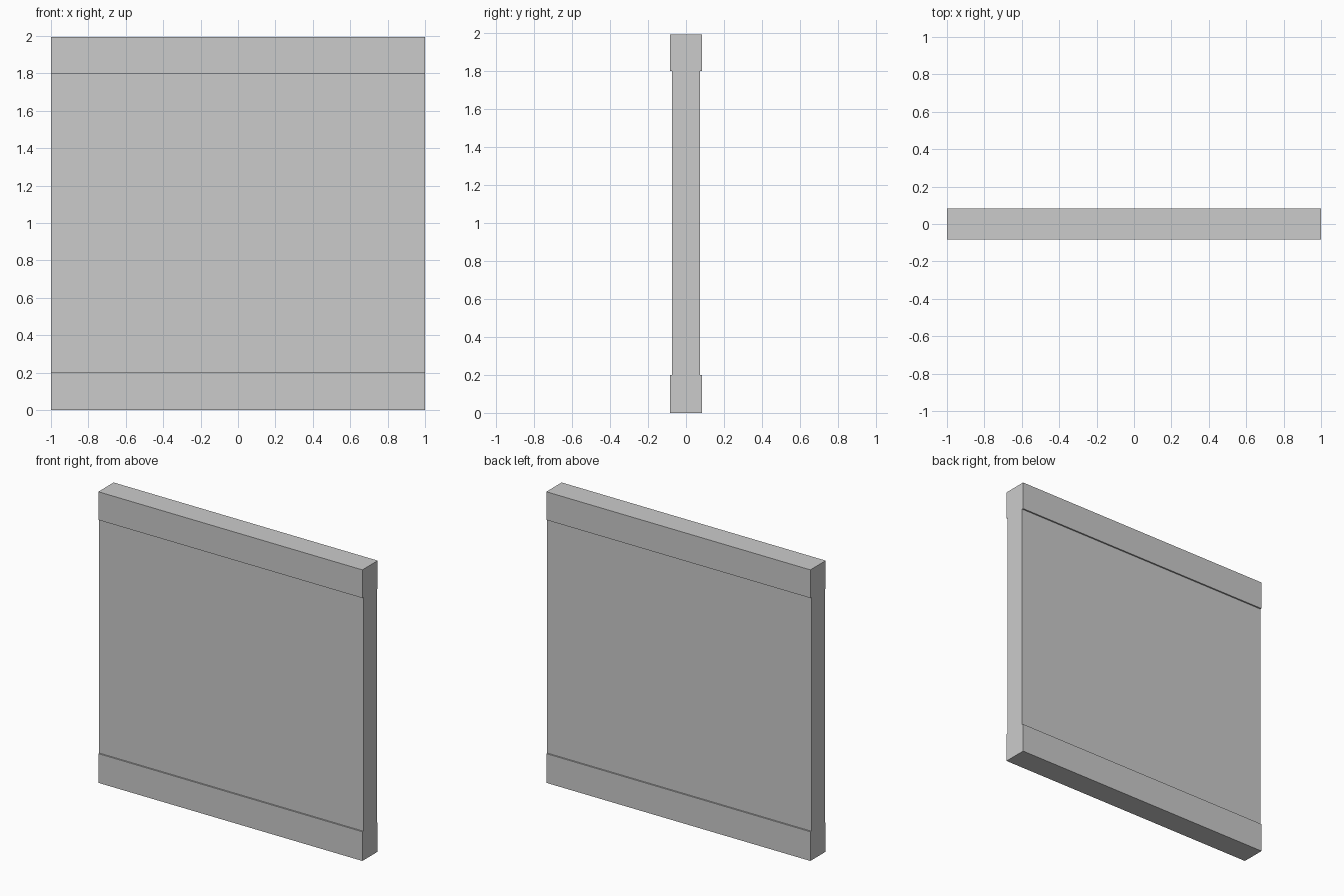
import bpy, bmesh

if "Cube" in bpy.data.objects:
    bpy.data.objects.remove(bpy.data.objects["Cube"])

LENGTH, HEIGHT = 2.0, 1.993
PANEL, BAND = 0.073, 0.083      # half thicknesses
LOW, HIGH = 0.2, 1.8            # inner edges of the bands

# Half of the wall cross-section (y, z), mirrored to the other face
half = [(BAND, 0), (BAND, LOW), (PANEL, LOW),
        (PANEL, HIGH), (BAND, HIGH), (BAND, HEIGHT)]
profile = half + [(-y, z) for y, z in reversed(half)]

# Wall panel with top and bottom bands: profile extruded along x
bm = bmesh.new()
face = bm.faces.new([bm.verts.new((-LENGTH / 2, y, z)) for y, z in profile])
extruded = bmesh.ops.extrude_face_region(bm, geom=[face], use_keep_orig=True)
moved = [g for g in extruded["geom"] if isinstance(g, bmesh.types.BMVert)]
bmesh.ops.translate(bm, verts=moved, vec=(LENGTH, 0, 0))
bmesh.ops.recalc_face_normals(bm, faces=bm.faces)

mesh = bpy.data.meshes.new("wall_panel")
bm.to_mesh(mesh)
bm.free()
bpy.context.collection.objects.link(bpy.data.objects.new("wall_panel", mesh))
